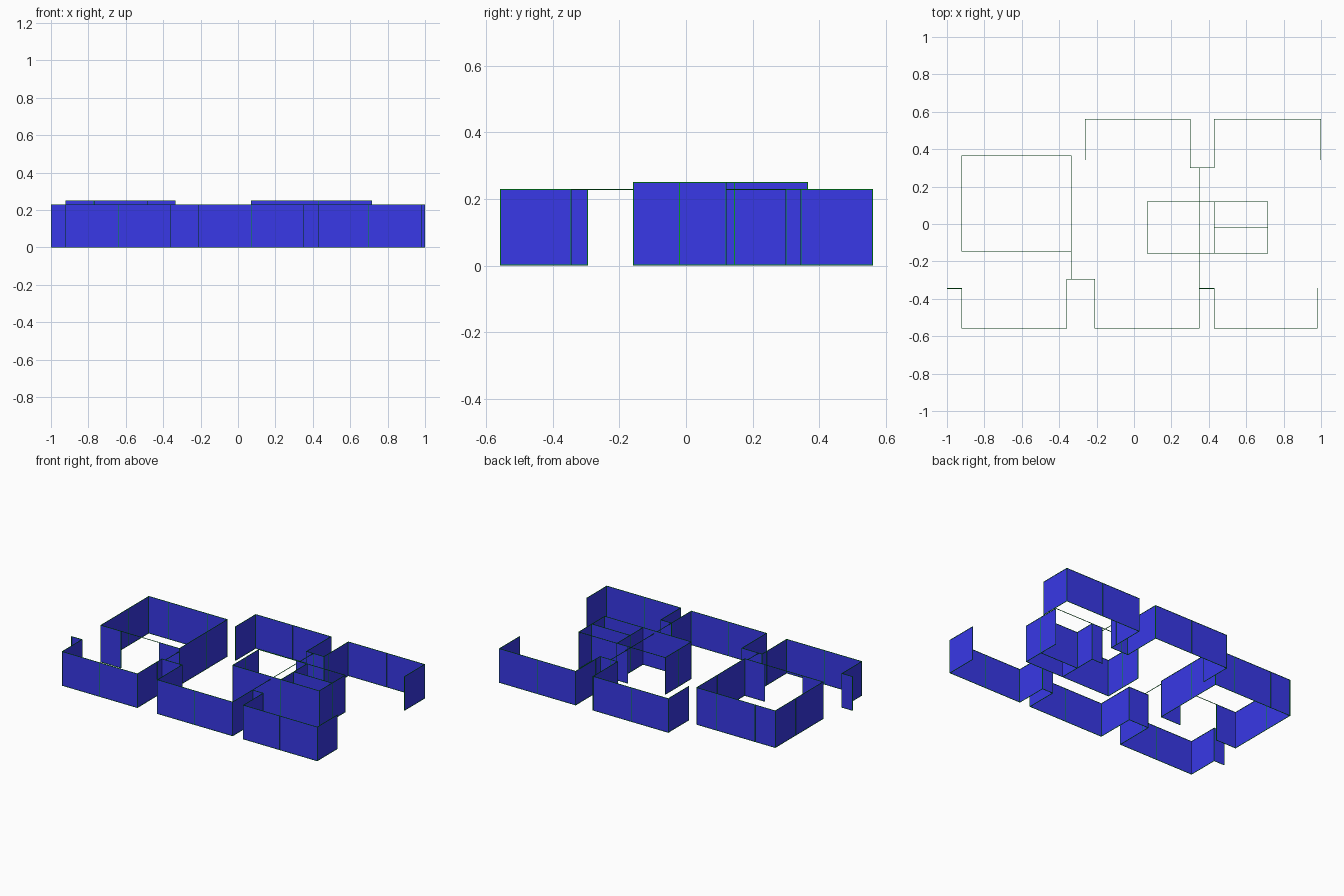
import bpy, bmesh
from mathutils import Vector

if "Cube" in bpy.data.objects:
    bpy.data.objects.remove(bpy.data.objects["Cube"])

LOW, HIGH, T = 0.229, 0.249, 0.003

def material(name, rgb):
    m = bpy.data.materials.new(name)
    m.diffuse_color = (*rgb, 1)
    m.use_nodes = True
    m.node_tree.nodes["Principled BSDF"].inputs["Base Color"].default_value = m.diffuse_color
    return m

BLUE = material("wall_blue", (0.04, 0.04, 0.8))
GREEN = material("trim_green", (0.0, 0.3, 0.02))

def finish(bm, name, mat):
    me = bpy.data.meshes.new(name)
    bm.to_mesh(me)
    bm.free()
    me.materials.append(mat)
    ob = bpy.data.objects.new(name, me)
    bpy.context.collection.objects.link(ob)

def rod(bm, a, b):
    # thin square bar along one axis between two points
    a, b = Vector(a), Vector(b)
    geo = bmesh.ops.create_cube(bm, size=1)["verts"]
    d = b - a
    for v in geo:
        v.co = (a + b) / 2 + Vector([v.co[i] * (abs(d[i]) + T) for i in range(3)])

def walls(name, paths, h):
    # paper-thin wall panels with bars along their borders
    wall, trim = bmesh.new(), bmesh.new()
    lo, hi = T / 2, h
    for path in paths:
        for x, y in path:
            rod(trim, (x, y, lo), (x, y, hi))
        for (x0, y0), (x1, y1) in zip(path, path[1:]):
            wall.faces.new([wall.verts.new(c) for c in
                            ((x0, y0, 0), (x1, y1, 0), (x1, y1, h), (x0, y0, h))])
            rod(trim, (x0, y0, lo), (x1, y1, lo))
            rod(trim, (x0, y0, hi), (x1, y1, hi))
    finish(wall, name, BLUE)
    finish(trim, name + "_trim", GREEN)

# outer rooms along the front
walls("front_left_room", [[(-.998, -.345), (-.92, -.345), (-.92, -.557), (-.64, -.557),
                           (-.36, -.557), (-.36, -.345), (-.36, -.295), (-.21, -.295),
                           (-.21, -.557), (.07, -.557), (.35, -.557), (.35, -.345),
                           (.43, -.345), (.43, -.557), (.70, -.557), (.98, -.557),
                           (.98, -.345)]], LOW)
# outer rooms along the back
walls("back_rooms", [[(-.26, .345), (-.26, .56), (.015, .56), (.30, .56), (.30, .30),
                      (.35, .30), (.43, .30), (.43, .345), (.43, .56), (.715, .56),
                      (.998, .56), (.998, .345)]], LOW)
# large left room with a front opening
walls("left_hall", [[(-.77, -.145), (-.92, -.145), (-.92, .145), (-.92, .365), (-.77, .365),
                     (-.485, .365), (-.335, .365), (-.335, .145), (-.335, -.145),
                     (-.485, -.145)]], HIGH)
# central block with partitions
walls("central_block", [[(.07, .12), (.07, -.02), (.07, -.157), (.43, -.157), (.715, -.157),
                         (.715, -.02), (.715, .12)],
                        [(.35, .12), (.43, .12), (.43, -.02), (.43, -.157)],
                        [(.43, -.02), (.715, -.02)]], HIGH)

# thin header lines over the openings
bm = bmesh.new()
for a, b, z in [((.35, -.345), (.35, .30), LOW), ((-.335, -.295), (-.335, -.145), LOW),
                ((-.77, -.145), (-.485, -.145), HIGH), ((.07, .12), (.35, .12), HIGH),
                ((.43, .12), (.715, .12), HIGH)]:
    rod(bm, (*a, z), (*b, z))
finish(bm, "opening_headers", GREEN)
